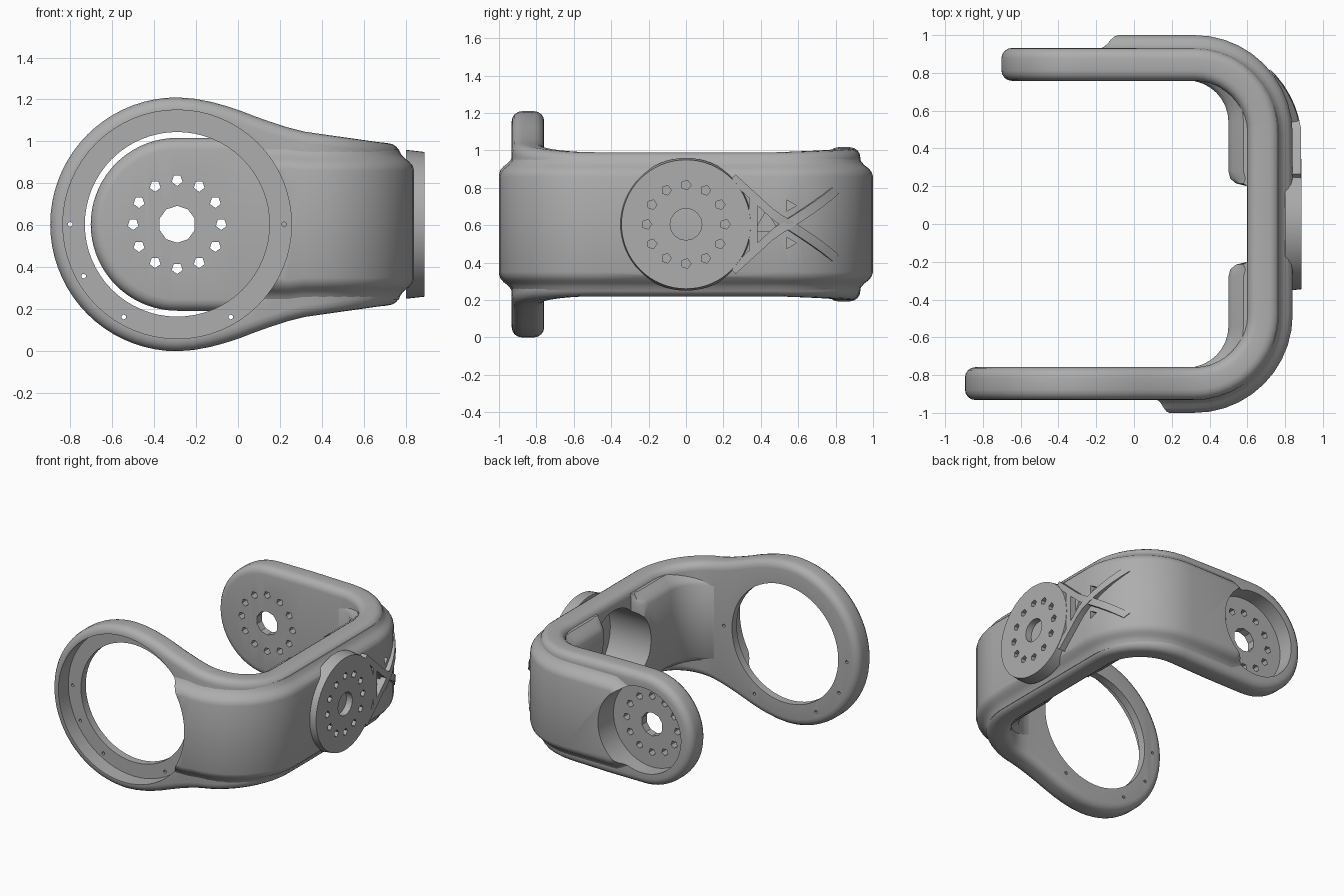
import bpy, bmesh, math
from mathutils import Matrix, Vector

cube = bpy.data.objects.get("Cube")
if cube:
    bpy.data.objects.remove(cube)

grey = bpy.data.materials.new("warm grey")
grey.use_nodes = True
grey.diffuse_color = (0.42, 0.42, 0.42, 1)
grey.node_tree.nodes["Principled BSDF"].inputs["Base Color"].default_value = (0.42, 0.42, 0.42, 1)

ZC = 0.605            # height of the pivot axes
BASE, CX, R = 0.48, 0.32, 0.365   # half base, bend centre, bend radius
ARC = R * math.pi / 2
PIVOT = -0.29         # x of both arm pivots


def bend(s, z, n):
    """Wrap a flat strip (length s, height z, outward n) round the U path."""
    a, sign = abs(s), math.copysign(1, s)
    if a <= BASE:
        return Vector((CX + R + n, s, ZC + z))
    if a < BASE + ARC:
        t = (a - BASE) / R
        return Vector((CX + (R + n) * math.cos(t), sign * (BASE + (R + n) * math.sin(t)), ZC + z))
    return Vector((CX - (a - BASE - ARC), sign * (BASE + R + n), ZC + z))


def arm_s(x):
    return BASE + ARC + CX - x


def finish(name, bm):
    bmesh.ops.remove_doubles(bm, verts=bm.verts, dist=0.0004)
    bmesh.ops.recalc_face_normals(bm, faces=bm.faces)
    mesh = bpy.data.meshes.new(name)
    bm.to_mesh(mesh)
    bm.free()
    mesh.materials.append(grey)
    ob = bpy.data.objects.new(name, mesh)
    bpy.context.collection.objects.link(ob)
    return ob


def loft(name, rings, caps):
    bm = bmesh.new()
    vs = [[bm.verts.new(p) for p in ring] for ring in rings]
    n = len(vs[0])
    for a, b in zip(vs, vs[1:]):
        for j in range(n):
            k = (j + 1) % n
            bm.faces.new((a[j], a[k], b[k], b[j]))
    if caps:
        bm.faces.new(vs[0])
        bm.faces.new(vs[-1])
    return finish(name, bm)


def strip(name, outline, levels, caps):
    """Bent plate, mirrored in height; levels are (inset, outward) pairs."""
    rings = []
    for i, (s, h) in enumerate(outline):
        a, b = outline[max(i - 1, 0)], outline[min(i + 1, len(outline) - 1)]
        nrm = Vector((a[1] - b[1], b[0] - a[0])).normalized()
        if h == 0:
            nrm = Vector((math.copysign(1, s), 0))
        top = [(s - nrm.x * d, h - nrm.y * d, n) for d, n in levels]
        rings.append([bend(s_, h_, n) for s_, h_, n in top]
                     + [bend(s_, -h_, n) for s_, h_, n in reversed(top)])
    return loft(name, rings, caps)


def rods(name, axis, centres, r1, r2, lo, hi, sides=64, spin=0.0):
    """Cylinders or cones along x or y; centres are (y or x, z)."""
    bm = bmesh.new()
    for u, z in centres:
        mid = (lo + hi) / 2
        if axis == "x":
            m = Matrix.Translation((mid, u, z)) @ Matrix.Rotation(math.pi / 2, 4, "Y")
        else:
            m = Matrix.Translation((u, mid, z)) @ Matrix.Rotation(-math.pi / 2, 4, "X")
        bmesh.ops.create_cone(bm, cap_ends=True, segments=sides, radius1=r1, radius2=r2,
                              depth=hi - lo, matrix=m @ Matrix.Rotation(spin, 4, "Z"))
    return finish(name, bm)


def apply(ob):
    bpy.ops.object.select_all(action="DESELECT")
    bpy.context.view_layer.objects.active = ob
    ob.select_set(True)
    for mod in list(ob.modifiers):
        bpy.ops.object.modifier_apply(modifier=mod.name)
    bpy.ops.object.shade_smooth_by_angle(angle=math.radians(35))


def cut(ob, cutters):
    for c in cutters:
        mod = ob.modifiers.new("cut", "BOOLEAN")
        mod.operation, mod.solver, mod.object = "DIFFERENCE", "EXACT", c


def circle(u, r, angles):
    return [(u + r * math.cos(math.radians(a)), ZC + r * math.sin(math.radians(a))) for a in angles]


# Frame outline: large ring, flared arm, base, slim arm with round end
outline = []
for i in range(19):
    t = math.radians(180 - i * 5)
    outline.append((-arm_s(PIVOT + 0.605 * math.cos(t)), 0.605 * math.sin(t) if i else 0))
for x, h in [(-.21, .599), (-.13, .584), (-.06, .565), (.01, .542), (.08, .515),
             (.15, .49), (.24, .461), (CX, .441)]:
    outline.append((-arm_s(x), h))
for i in range(1, 11):
    outline.append((-BASE - ARC * (1 - i / 10), .441 - .056 * math.sin(i * math.pi / 20)))
for i in range(11):
    outline.append((BASE + ARC * i / 10, .385 + .02 * i / 10))
outline.append((arm_s(0), .412))
for i in range(19):
    t = math.radians(90 + i * 5)
    outline.append((arm_s(PIVOT + 0.412 * math.cos(t)), 0.412 * math.sin(t) if i < 18 else 0))

# Rounded plate section
E, T = 0.055, 0.087
quarter = [(E * (1 - math.sin(a)), T - E * (1 - math.cos(a)))
           for a in [i * math.pi / 8 for i in range(5)]]
frame = strip("frame", outline, [(d, -n) for d, n in quarter] + quarter[::-1], False)

# Raised outer band with soft shoulders
band_line = [(-arm_s(x), .37) for x in (.04, .15, .24)]
band_line += [(-BASE - ARC * (1 - i / 10), .36) for i in range(11)]
band_line += [(BASE + ARC * i / 10, .36) for i in range(11)]
band_line += [(arm_s(-.08), .36), (arm_s(-.2), .3)]
band = strip("outer_band", band_line,
             [(0, .02), (0, .08), (.025, .092), (.045, .11), (.06, .13), (.08, .147), (.105, .155)], True)

# Inner corner pads with sloped upper and lower edges
pads = []
for side, label in ((-1, "front"), (1, "back")):
    rings = []
    for z, d in [(-.35, .08), (-.325, .05), (-.3, .02), (-.27, 0), (.27, 0), (.3, .02), (.325, .05), (.35, .08)]:
        pts = [(.25, .8), (.27, .765 + d / 4)]
        pts += [(.28 + (.22 + d) * math.sin(t), .54 + (.22 + d) * math.cos(t))
                for t in [i * math.pi / 16 for i in range(9)]]
        pts += [(.5 + d, .28), (.51 + d, .24), (.54 + d / 2, .215), (.6, .2), (.65, .2),
                (.65, .5), (.57, .7), (.4, .8)]
        rings.append([(x, side * y, ZC + z) for x, y in pts])
    pads.append(loft(label + "_inner_pad", rings, True))

# Side hub disc
hub = rods("side_hub", "x", [(0, ZC)], .355, .345, .8, .888)

# Crossed ribs beside the hub, sinking into the band at their far ends
ribs = []
for name, a, b in [("falling_rib", (.25, .25), (.72, -.18)),
                   ("rising_rib", (.25, -.25), (.72, .18)),
                   ("upright_rib", (.36, -.14), (.36, .14))]:
    p, q = Vector(a), Vector(b)
    side = Vector((p.y - q.y, q.x - p.x)).normalized() * .022
    rings = []
    for i in range(13):
        c = p.lerp(q, i / 12)
        lo, hi = c - side, c + side
        top = .2 - .04 * max(0, (c.x - BASE) / .24)
        rings.append([bend(lo.x, lo.y, .12), bend(lo.x, lo.y, top),
                      bend(hi.x, hi.y, top), bend(hi.x, hi.y, .12)])
    ribs.append(loft(name, rings, True))

# Cutters
dozen = range(0, 360, 30)
ring_hole = rods("ring_hole", "y", [(PIVOT, ZC)], .44, .44, -1.2, -.6)
ring_recess = rods("ring_recess", "y", [(PIVOT, ZC)], .545, .545, -1.2, -.815)
ring_screws = rods("ring_screws", "y", circle(PIVOT, .51, (0, 180, 209, 240, 300)), .012, .012, -1.1, -.6, 6)
arm_recess = rods("arm_recess", "y", [(PIVOT, ZC)], .32, .32, .815, 1.2)
arm_bore = rods("arm_bore", "y", [(PIVOT, ZC)], .088, .088, .6, 1.1, 10)
arm_holes = rods("arm_holes", "y", circle(PIVOT, .21, dozen), .027, .027, .6, 1.1, 5)
hub_pocket = rods("hub_pocket", "x", [(0, ZC)], .3, .3, .4, .837)
hub_bore = rods("hub_bore", "x", [(0, ZC)], .085, .085, .4, 1.1, 16)
hub_holes = rods("hub_holes", "x", circle(0, .21, dozen), .027, .027, .86, 1.1, 5)
rib_pocket = rods("rib_pocket", "x", [(.43, ZC)], .075, .075, .78, 1.1, 3, math.pi / 2)
rib_nicks = rods("rib_nicks", "x", [(.555, ZC + .1), (.555, ZC - .1)], .035, .035, .78, 1.1, 3)
cutters = [ring_hole, ring_recess, ring_screws, arm_recess, arm_bore, arm_holes,
           hub_pocket, hub_bore, hub_holes, rib_pocket, rib_nicks]

cut(frame, [ring_recess, ring_hole, ring_screws, arm_recess, arm_bore, arm_holes, hub_pocket])
cut(band, [ring_recess, arm_recess, hub_pocket, rib_pocket, rib_nicks])
cut(hub, [hub_pocket, hub_bore, hub_holes])
for pad in pads:
    cut(pad, [hub_pocket])

for ob in [frame, band, hub] + pads + ribs:
    apply(ob)
for c in cutters:
    bpy.data.objects.remove(c)
